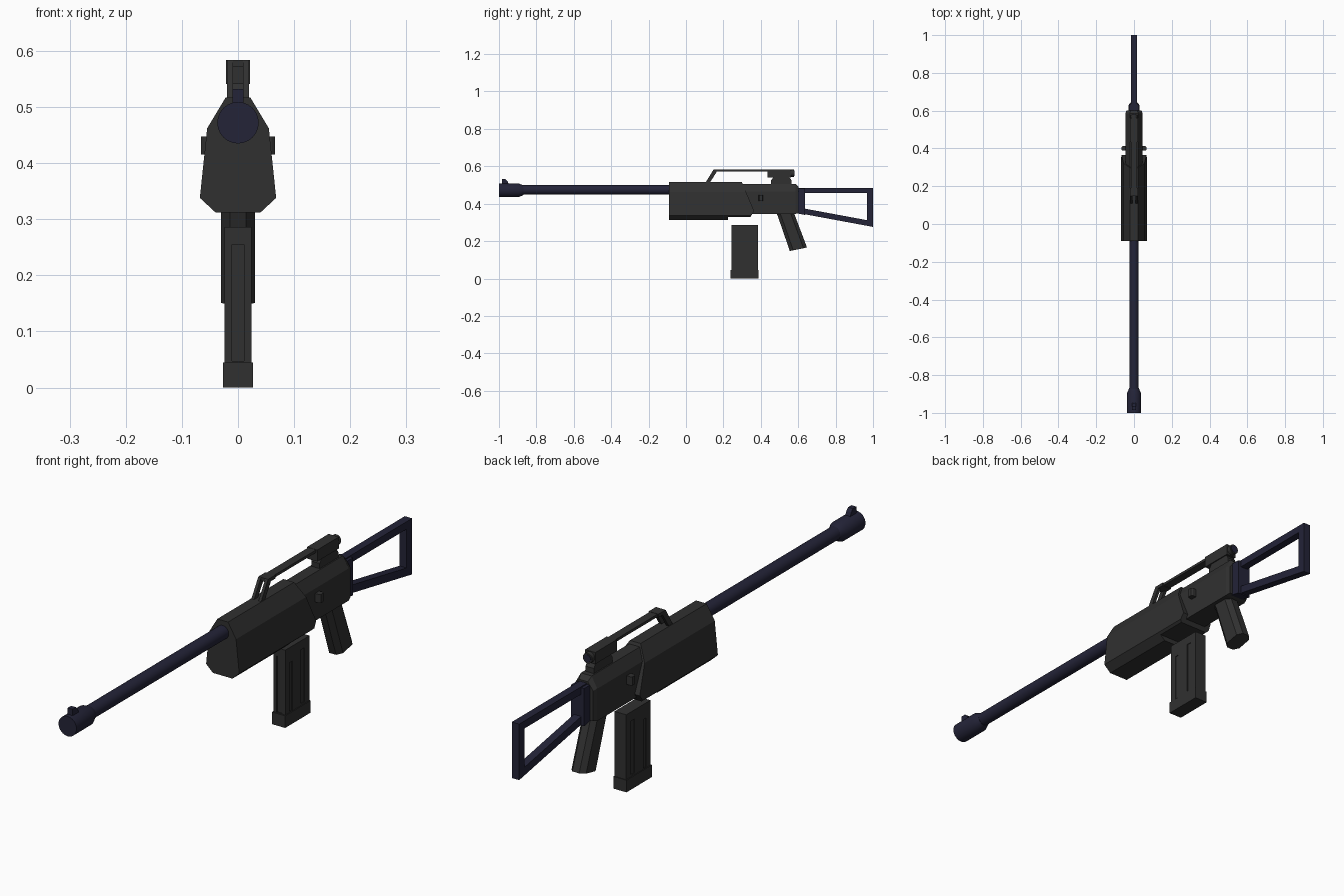
import bpy, bmesh, math
from mathutils import Vector, Matrix

if "Cube" in bpy.data.objects:
    bpy.data.objects.remove(bpy.data.objects["Cube"])


def material(name, rgb):
    m = bpy.data.materials.new(name)
    m.diffuse_color = (*rgb, 1)
    m.use_nodes = True
    m.node_tree.nodes["Principled BSDF"].inputs["Base Color"].default_value = m.diffuse_color
    return m


BLACK = material("charcoal", (0.03, 0.03, 0.03))
BLUE = material("dark_blue_steel", (0.017, 0.017, 0.039))


def finish(name, bm, mat):
    bmesh.ops.recalc_face_normals(bm, faces=bm.faces)
    me = bpy.data.meshes.new(name)
    bm.to_mesh(me)
    bm.free()
    me.materials.append(mat)
    ob = bpy.data.objects.new(name, me)
    bpy.context.collection.objects.link(ob)
    return ob


def loft(name, rings, mat, cuts=()):
    """Skin equal-length rings, cap both ends, then trim by (point, normal) planes."""
    bm = bmesh.new()
    vs = [[bm.verts.new(p) for p in r] for r in rings]
    n = len(rings[0])
    for a, b in zip(vs, vs[1:]):
        for i in range(n):
            j = (i + 1) % n
            bm.faces.new((a[i], a[j], b[j], b[i]))
    bm.faces.new(vs[0])
    bm.faces.new(vs[-1])
    bmesh.ops.recalc_face_normals(bm, faces=bm.faces)
    for co, no in cuts:
        geom = bm.verts[:] + bm.edges[:] + bm.faces[:]
        bmesh.ops.bisect_plane(bm, geom=geom, plane_co=co, plane_no=no, clear_outer=True)
        bmesh.ops.holes_fill(bm, edges=[e for e in bm.edges if e.is_boundary])
    return finish(name, bm, mat)


def prism(name, yz, x0, x1, mat):
    return loft(name, [[(x, y, z) for y, z in yz] for x in (x0, x1)], mat)


def box(name, x0, x1, y0, y1, z0, z1, mat):
    return prism(name, [(y0, z0), (y1, z0), (y1, z1), (y0, z1)], x0, x1, mat)


def section(half, y):
    """Mirror a half outline (x, z) into a full ring at depth y."""
    return [(x, y, z) for x, z in half] + [(-x, y, z) for x, z in reversed(half)]


def tube(name, yr, zc, mat, n=24):
    """Turned part along y from (y, radius) pairs."""
    ob = loft(name, [[(r * math.cos(t), y, zc + r * math.sin(t))
                      for t in (2 * math.pi * i / n for i in range(n))]
                     for y, r in yr], mat)
    for p in ob.data.polygons:
        p.use_smooth = len(p.vertices) == 4
    bpy.context.view_layer.objects.active = ob
    ob.select_set(True)
    bpy.ops.object.shade_smooth_by_angle(angle=math.radians(30))
    ob.select_set(False)
    return ob


# barrel, muzzle and front sight
tube("barrel", [(-0.9, 0.025), (-0.05, 0.025)], 0.474, BLUE)
tube("muzzle", [(-1.0, 0.037), (-0.895, 0.037), (-0.868, 0.025)], 0.472, BLUE)
prism("front_sight", [(-0.985, 0.5), (-0.945, 0.5), (-0.955, 0.522), (-0.965, 0.532), (-0.985, 0.532)],
      -0.01, 0.01, BLUE)

# wide handguard, trimmed at the rear by slanted planes
guard = [(0.04, 0.312), (0.068, 0.338), (0.055, 0.462), (0.022, 0.517)]
loft("handguard", [section(guard, -0.09), section(guard, 0.42)], BLACK,
     [((0, 0, 0.33), (0, 0, -1)),
      ((0, 0.32, 0.465), (0, 0.11, 0.047)),
      ((0, 0.345, 0.33), (0, 0.03, -0.02))])
loft("handguard_lower", [section(guard, -0.09), section(guard, 0.225)], BLACK,
     [((0, 0, 0.33), (0, 0, 1))])

# receiver with a chamfered back end
rec = [(0.045, 0.345), (0.045, 0.465), (0.022, 0.506)]
rec_end = [(0.04, 0.35), (0.04, 0.462), (0.018, 0.49)]
loft("receiver", [section(rec, 0.2), section(rec, 0.585), section(rec_end, 0.602)], BLACK)

# selector levers on both sides
for s, side in ((1, "right"), (-1, "left")):
    loft("selector_" + side,
         [[(s * x, y, z) for y, z in ((0.4 - d, 0.415), (0.4 + d, 0.415), (0.4 + d, 0.447), (0.4 - d, 0.447))]
          for x, d in ((0.04, 0.012), (0.06, 0.012), (0.066, 0.008))], BLACK)

# carry handle: split front leg and top bar
for s, side in ((1, "right"), (-1, "left")):
    prism("handle_leg_" + side,
          [(0.1, 0.505), (0.122, 0.505), (0.163, 0.568), (0.163, 0.584), (0.148, 0.584)],
          s * 0.009, s * 0.02, BLACK)
box("handle_bridge", -0.02, 0.02, 0.148, 0.19, 0.571, 0.584, BLACK)
box("handle_bar", -0.016, 0.016, 0.18, 0.45, 0.573, 0.583, BLACK)

# sight block on the receiver
prism("sight_base", [(0.455, 0.5), (0.565, 0.5), (0.565, 0.525), (0.55, 0.545), (0.47, 0.545), (0.455, 0.525)],
      -0.017, 0.017, BLACK)
box("sight_body", -0.021, 0.021, 0.435, 0.562, 0.541, 0.584, BLACK)
tube("sight_eyepiece", [(0.55, 0.019), (0.578, 0.019)], 0.563, BLACK, 16)
tube("sight_lens", [(0.57, 0.014), (0.58, 0.014)], 0.563, BLUE, 16)

# pistol grip: bevelled section swept backwards
def grip_ring(y0, z0, y1, z1):
    out = []
    for x, t in ((0.014, 0), (0.03, 0.2), (0.03, 0.8), (0.014, 1)):
        out.append((x, y0 + (y1 - y0) * t, z0 + (z1 - z0) * t))
    return out + [(-x, y, z) for x, y, z in reversed(out)]


loft("pistol_grip", [grip_ring(0.48, 0.355, 0.575, 0.355), grip_ring(0.492, 0.33, 0.585, 0.33),
                     grip_ring(0.555, 0.147, 0.647, 0.166)], BLACK)

# skeleton stock
prism("stock_mount", [(0.595, 0.348), (0.636, 0.34), (0.636, 0.48), (0.595, 0.48)], -0.027, 0.027, BLUE)
prism("stock_top_bar", [(0.6, 0.456), (1.0, 0.456), (1.0, 0.484), (0.6, 0.484)], -0.015, 0.015, BLUE)
prism("stock_bottom_bar", [(0.6, 0.35), (1.0, 0.276), (1.0, 0.306), (0.6, 0.38)], -0.015, 0.015, BLUE)
prism("stock_butt", [(0.968, 0.282), (1.0, 0.276), (1.0, 0.484), (0.968, 0.484)], -0.015, 0.015, BLUE)

# magazine with grooves cut into its sides and ends
mag = box("magazine", -0.024, 0.024, 0.243, 0.385, 0.03, 0.286, BLACK)
box("magazine_base", -0.027, 0.027, 0.238, 0.388, 0.0, 0.045, BLACK)
grooves = [(s * 0.021, s * 0.04, y0, y1, z0, z1) for s in (1, -1)
           for y0, y1, z0, z1 in ((0.268, 0.284, 0.048, 0.23), (0.336, 0.356, 0.052, 0.252))]
grooves += [(-0.011, 0.011, 0.22, 0.246, 0.047, 0.255)]
for i, (a, b, y0, y1, z0, z1) in enumerate(grooves):
    c = box("groove_cutter_%d" % i, a, b, y0, y1, z0, z1, BLACK)
    c.hide_render = True
    c.hide_viewport = True
    mod = mag.modifiers.new("groove", "BOOLEAN")
    mod.operation = "DIFFERENCE"
    mod.solver = "EXACT"
    mod.object = c
